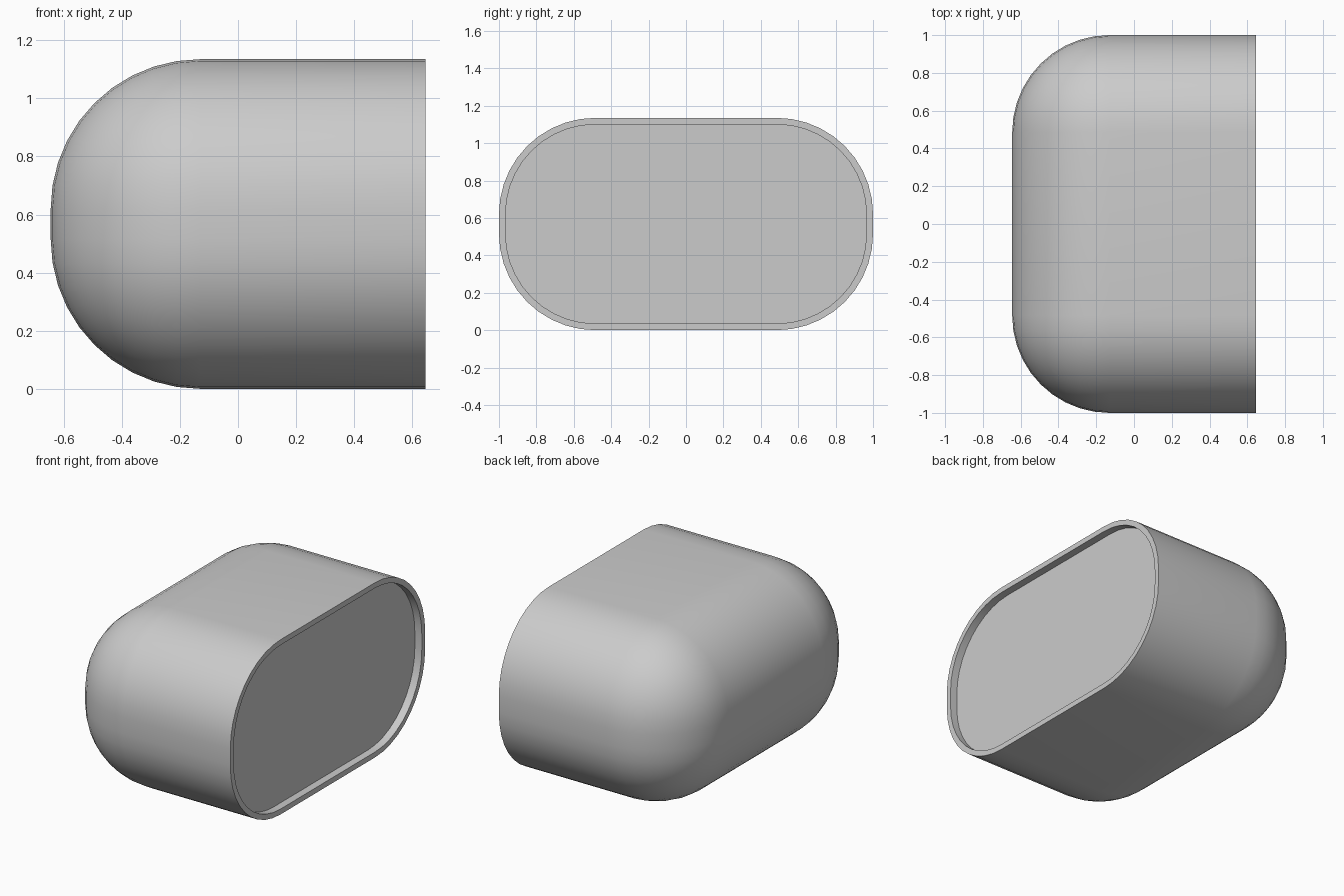
import bpy
import bmesh
import math

default = bpy.data.objects.get("Cube")
if default:
    bpy.data.objects.remove(default, do_unlink=True)

LENGTH, WIDTH, HEIGHT = 1.29, 2.0, 1.135
RADIUS, RIM, RECESS = 0.515, 0.035, 0.05

# One plain grey material
grey = bpy.data.materials.new("light_grey")
grey.use_nodes = True
colour = (0.6, 0.6, 0.6, 1)
grey.diffuse_color = colour
grey.node_tree.nodes["Principled BSDF"].inputs["Base Color"].default_value = colour

# Block sized to the outer shell
bm = bmesh.new()
bmesh.ops.create_cube(bm, size=1)
for v in bm.verts:
    v.co.x *= LENGTH
    v.co.y *= WIDTH
    v.co.z = (v.co.z + 0.5) * HEIGHT

# Round every edge except those around the open end
edges = [e for e in bm.edges if min(v.co.x for v in e.verts) < 0]
bmesh.ops.bevel(bm, geom=edges, offset=RADIUS, offset_type='OFFSET',
                segments=10, profile=0.5, affect='EDGES', clamp_overlap=False)

# Rim and recessed end panel
bm.normal_update()
end = max(bm.faces, key=lambda f: f.calc_center_median().x)
bmesh.ops.inset_region(bm, faces=[end], thickness=RIM, use_even_offset=True)
panel = bmesh.ops.extrude_discrete_faces(bm, faces=[end])["faces"][0]
for v in panel.verts:
    v.co.x -= RECESS
bmesh.ops.recalc_face_normals(bm, faces=bm.faces[:])

mesh = bpy.data.meshes.new("rounded_cap")
bm.to_mesh(mesh)
bm.free()
mesh.materials.append(grey)
cap = bpy.data.objects.new("rounded_cap", mesh)
bpy.context.collection.objects.link(cap)

# Smooth shell with a crisp rim
bpy.ops.object.select_all(action='DESELECT')
cap.select_set(True)
bpy.context.view_layer.objects.active = cap
bpy.ops.object.shade_smooth_by_angle(angle=math.radians(35))
